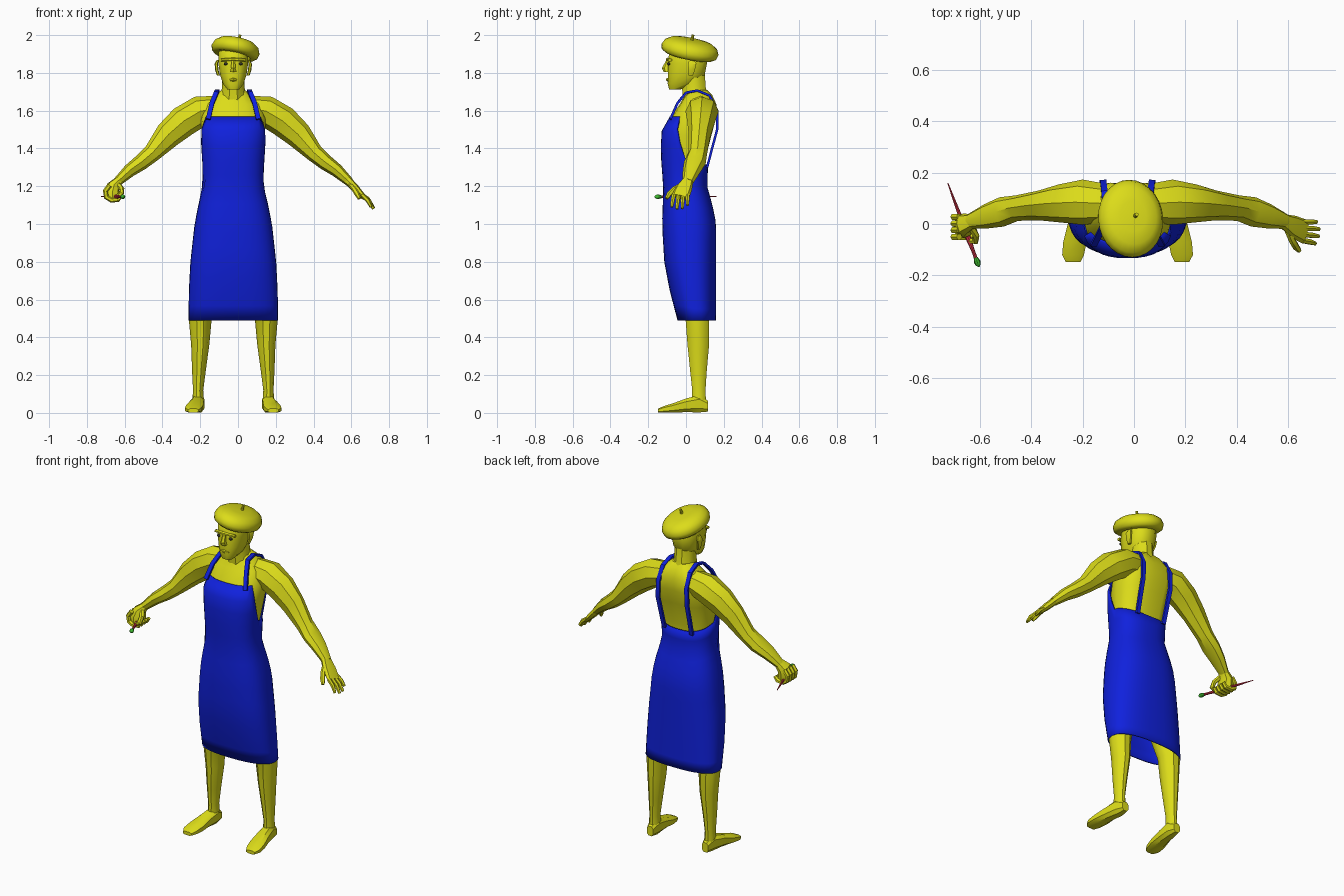
import bpy, bmesh, math
from mathutils import Vector, Matrix

CX = -0.025  # body midline
X, Y, Z = Vector((1, 0, 0)), Vector((0, 1, 0)), Vector((0, 0, 1))


def mat(name, col):
    m = bpy.data.materials.new(name)
    m.diffuse_color = (*col, 1)
    return m


SKIN = mat("yellow", (0.72, 0.72, 0.01))
BLUE = mat("blue", (0.005, 0.015, 0.72))
RED = mat("red", (0.65, 0.03, 0.06))
GREEN = mat("green", (0.05, 0.5, 0.03))
DARK = mat("dark", (0.03, 0.03, 0.02))


def finish(name, bm, material, angle=35, closed=True):
    if closed:
        bmesh.ops.recalc_face_normals(bm, faces=bm.faces)
    me = bpy.data.meshes.new(name)
    bm.to_mesh(me)
    bm.free()
    ob = bpy.data.objects.new(name, me)
    bpy.context.collection.objects.link(ob)
    me.materials.append(material)
    bpy.ops.object.select_all(action='DESELECT')
    ob.select_set(True)
    bpy.context.view_layer.objects.active = ob
    bpy.ops.object.shade_smooth_by_angle(angle=math.radians(angle))
    return ob


def spow(a, p):
    return math.copysign(abs(a) ** (2 / p), a)


def loft(name, rings, material=SKIN, n=8, ref=Y, axis=None, p=2.0, turn=0.0, side=1, tweak=None):
    """Skin rings of (x from midline, y, z, half size across, half size along ref)."""
    bm = bmesh.new()
    pts = [Vector((CX + side * r[0], r[1], r[2])) for r in rings]
    loops = []
    for i, r in enumerate(rings):
        t = axis or (pts[min(i + 1, len(pts) - 1)] - pts[max(i - 1, 0)]).normalized()
        v = (ref - t * ref.dot(t)).normalized()
        u = v.cross(t)
        ring = []
        for k in range(n):
            a = turn + 2 * math.pi * k / n
            ring.append(bm.verts.new(pts[i] + u * r[3] * spow(math.cos(a), p) + v * r[4] * spow(math.sin(a), p)))
        loops.append(ring)
    for a, b in zip(loops, loops[1:]):
        for k in range(n):
            bm.faces.new((a[k], a[(k + 1) % n], b[(k + 1) % n], b[k]))
    bm.faces.new(loops[0][::-1])
    bm.faces.new(loops[-1])
    if tweak:
        tweak(bm)
    return finish(name, bm, material)


def tube(name, pts, r, side=1, **kw):
    last = len(pts) - 1
    rings = [(*q, r * (0.7 if i == last else 1), r * (0.7 if i == last else 1)) for i, q in enumerate(pts)]
    return loft(name, rings, n=6, side=side, **kw)


def ball(name, loc, size, material):
    bm = bmesh.new()
    bmesh.ops.create_uvsphere(bm, u_segments=10, v_segments=6, radius=1,
                              matrix=Matrix.Translation(loc) @ Matrix.Diagonal((*size, 1)))
    return finish(name, bm, material, 60)


# torso, with a groove along the spine
def spine(bm):
    for v in bm.verts:
        if abs(v.co.x - CX) < 0.01 and v.co.y > 0.08:
            v.co.y -= 0.018


loft("torso", [(0, .03, .82, .12, .09), (0, .02, 1.0, .18, .125), (0, 0, 1.2, .145, .098),
               (0, -.006, 1.33, .15, .112), (0, .015, 1.47, .165, .128), (0, .042, 1.56, .175, .125),
               (0, .067, 1.635, .15, .1), (0, .07, 1.685, .095, .072), (0, .06, 1.71, .06, .055)],
     n=16, axis=Z, p=2.4, tweak=spine)

# neck and head
loft("neck", [(0, .055, 1.65, .075, .075), (0, .042, 1.72, .06, .066), (0, .035, 1.82, .06, .066)], n=10, axis=Z)
loft("head", [(0, -.06, 1.712, .032, .03), (0, -.022, 1.742, .056, .077), (0, .002, 1.79, .072, .1),
              (0, .008, 1.85, .081, .106), (0, .01, 1.91, .08, .102), (0, .012, 1.95, .055, .07)],
     n=12, axis=Z, p=2.5, turn=math.pi / 12)
loft("nose", [(0, -.092, 1.872, .01, .01), (0, -.102, 1.825, .014, .026), (0, -.1, 1.806, .02, .018)],
     n=6, axis=-Z, turn=math.pi / 6)
loft("brow", [(-.065, -.085, 1.868, .008, .012), (0, -.096, 1.872, .009, .012), (.065, -.085, 1.868, .008, .012)],
     n=6, axis=X)
loft("mouth", [(-.028, -.09, 1.762, .004, .006), (0, -.098, 1.764, .009, .01), (.028, -.09, 1.762, .004, .006)],
     n=6, axis=X)
for s in (-1, 1):
    ball("eye", (CX + s * .04, -.092, 1.848), (.011, .009, .008), DARK)
    loft("ear", [(.078, .025, 1.785, .008, .012), (.087, .03, 1.815, .009, .02),
                 (.09, .033, 1.848, .009, .025), (.082, .03, 1.868, .006, .015)], n=6, axis=Z, side=s)

# beret: turned profile, tilted back and to one side
TILT = (Matrix.Translation((-.012, .022, 1.928)) @ Matrix.Rotation(.2, 4, 'Y') @ Matrix.Rotation(-.2, 4, 'X'))
bm = bmesh.new()
prof = [(.001, .05), (.4, .049), (.72, .041), (.92, .022), (1, -.004), (.96, -.028), (.84, -.04), (.66, -.04), (.6, -.02)]
edge = [bm.verts.new((r, 0, z)) for r, z in prof]
for a, b in zip(edge, edge[1:]):
    bm.edges.new((a, b))
bmesh.ops.spin(bm, geom=bm.verts[:] + bm.edges[:], axis=Z, cent=(0, 0, 0), angle=2 * math.pi, steps=28)
bmesh.ops.remove_doubles(bm, verts=bm.verts, dist=.0005)
bm.transform(TILT @ Matrix.Diagonal((.129, .154, 1, 1)))
finish("beret", bm, SKIN, 60)
bm = bmesh.new()
bmesh.ops.create_cone(bm, segments=8, radius1=.009, radius2=.007, depth=.04, cap_ends=True,
                      matrix=TILT @ Matrix.Translation((.008, 0, .058)))
finish("beret_stalk", bm, SKIN)

# arms, legs, feet
ARM = [(.08, .08, 1.615, .065, .075), (.175, .085, 1.597, .082, .088), (.265, .08, 1.543, .083, .074),
       (.345, .072, 1.472, .072, .058), (.43, .062, 1.375, .048, .05), (.49, .047, 1.325, .042, .058),
       (.55, .03, 1.282, .035, .048), (.615, .01, 1.222, .024, .03)]
LEG = [(.09, .03, .96, .08, .1), (.12, .03, .8, .1, .1), (.155, .045, .62, .075, .085), (.175, .06, .49, .06, .065),
       (.175, .065, .36, .048, .06), (.182, .066, .22, .036, .046), (.186, .068, .12, .027, .037),
       (.186, .068, .05, .032, .04)]
FOOT = [(.185, .117, .035, .03, .022), (.186, .07, .048, .048, .035), (.195, 0, .04, .038, .04),
        (.205, -.07, .026, .026, .048), (.212, -.12, .018, .018, .045), (.212, -.148, .012, .011, .03)]
for s, tag in ((-1, "right"), (1, "left")):
    loft(tag + "_arm", ARM, n=8, side=s)
    loft(tag + "_leg", LEG, n=10, axis=Z, side=s)
    loft(tag + "_foot", FOOT, n=8, ref=X, axis=-Y, p=2.8, turn=math.pi / 8, side=s)

# open hand
loft("left_palm", [(.605, .012, 1.232, .022, .028), (.645, -.01, 1.19, .021, .044), (.69, -.03, 1.143, .014, .048)],
     n=8, p=2.6)
for y0, y1, dx, dz in ((.008, .008, .735, 1.1), (-.016, -.02, .745, 1.082), (-.04, -.048, .743, 1.08), (-.064, -.076, .73, 1.09)):
    tube("left_finger", [(.68, y0, 1.155), ((.68 + dx) / 2 + .006, (y0 + y1) / 2, (1.155 + dz) / 2 + .004), (dx, y1, dz)], .0115)
tube("left_thumb", [(.62, -.015, 1.21), (.64, -.062, 1.185), (.655, -.088, 1.16), (.668, -.103, 1.135)], .014)

# fist closed round the brush
loft("right_palm", [(.605, .012, 1.232, .022, .028), (.635, 0, 1.2, .034, .042), (.64, -.008, 1.165, .038, .047),
                    (.638, -.01, 1.135, .03, .045)], n=8, p=2.6, side=-1)
for y in (-.05, -.024, .002, .028):
    tube("right_finger", [(.655, y, 1.205), (.677, y, 1.175), (.672, y, 1.142), (.645, y, 1.126), (.61, y, 1.13),
                          (.592, y, 1.152)], .0135, side=-1)
tube("right_thumb", [(.61, -.01, 1.21), (.59, -.045, 1.185), (.592, -.066, 1.16), (.62, -.066, 1.14)], .014, side=-1)

# paint brush
tail, tip = Vector((-.725, .16, 1.146)), Vector((-.603, -.167, 1.144))


def along(f, r):
    q = tail.lerp(tip, f)
    return (q.x - CX, q.y, q.z, r, r)


loft("brush_handle", [along(0, .002), along(.35, .007), along(.65, .011), along(.8, .007), along(.9, .007)], RED, ref=Z)
loft("brush_bristles", [along(.89, .008), along(.94, .013), along(.975, .01), along(1, .002)], GREEN, ref=Z)

# apron: wrapped skirt with a bib; the top edge drops at the sides and back
CUT = [(.49, .237, -.045, .16), (.65, .235, -.087, .16), (.8, .227, -.115, .16), (1.0, .205, -.127, .16),
       (1.1, .185, -.123, .14), (1.2, .16, -.12, .112), (1.31, .162, -.13, .117), (1.4, .17, -.134, .13),
       (1.5, .178, -.128, .15), (1.57, .162, -.085, .16)]


def cut_at(z):
    for a, b in zip(CUT, CUT[1:]):
        if z <= b[0] + 1e-6:
            f = (z - a[0]) / (b[0] - a[0])
            return [a[i] + (b[i] - a[i]) * f for i in (1, 2, 3)]
    return CUT[-1][1:]


bm = bmesh.new()
N, ROWS = 36, 14
grid = []
for j in range(ROWS + 1):
    row = []
    for k in range(N):
        a = 2 * math.pi * k / N
        front = -math.sin(a)
        g = min(1, max(0, (front - .0) / .49))
        top = 1.35 + .22 * g if front > 0 else 1.35 + .04 * front
        z = .49 + (top - .49) * j / ROWS
        hx, yf, yb = cut_at(z)
        row.append(bm.verts.new((CX + hx * spow(math.cos(a), 2.5),
                                 (yf + yb) / 2 + (yb - yf) / 2 * spow(math.sin(a), 2.5), z)))
    grid.append(row)
for a, b in zip(grid, grid[1:]):
    for k in range(N):
        bm.faces.new((a[k], a[(k + 1) % N], b[(k + 1) % N], b[k]))
apron = finish("apron", bm, BLUE, 40, closed=False)
sol = apron.modifiers.new("thickness", 'SOLIDIFY')
sol.thickness, sol.offset = .008, -1

# apron straps
STRAP = [(.133, -.083, 1.555), (.113, -.045, 1.64), (.09, .0, 1.695), (.085, .06, 1.707), (.09, .125, 1.68),
         (.095, .166, 1.6), (.097, .165, 1.5), (.095, .138, 1.4), (.092, .112, 1.3)]
for s in (-1, 1):
    loft("apron_strap", [(*q, .009, .017) for q in STRAP], BLUE, n=4, ref=X, turn=math.pi / 4, side=s)
